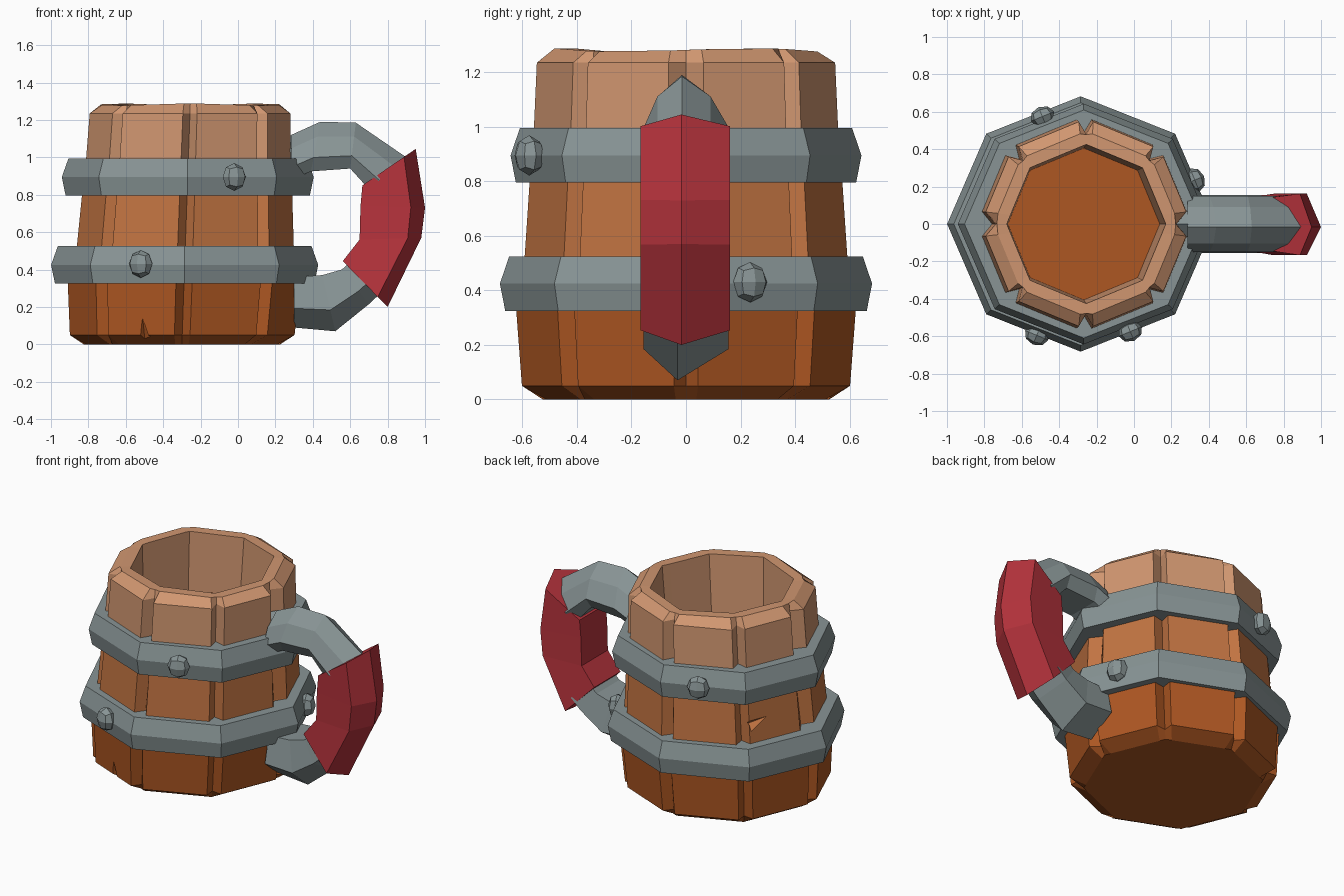
import bpy, bmesh, math
from mathutils import Vector

if "Cube" in bpy.data.objects:
    bpy.data.objects.remove(bpy.data.objects["Cube"])


def material(name, rgb):
    m = bpy.data.materials.new(name)
    lin = [((c / 255 + 0.055) / 1.055) ** 2.4 for c in rgb]
    m.diffuse_color = (*lin, 1)
    m.use_nodes = True
    m.node_tree.nodes["Principled BSDF"].inputs["Base Color"].default_value = m.diffuse_color
    return m


LIGHT = material("light_wood", (208, 150, 112))
MID = material("mid_wood", (194, 116, 66))
DARK = material("dark_wood", (174, 87, 34))
STEEL = material("grey_metal", (136, 148, 149))
RED = material("red_grip", (182, 51, 60))


def finish(name, bm, mats):
    bmesh.ops.recalc_face_normals(bm, faces=bm.faces)
    me = bpy.data.meshes.new(name)
    bm.to_mesh(me)
    bm.free()
    for m in mats:
        me.materials.append(m)
    ob = bpy.data.objects.new(name, me)
    bpy.context.collection.objects.link(ob)
    return ob


def bridge(bm, rings, closed=False):
    """Quads between consecutive rings; caps the ends unless closed."""
    loops = [[bm.verts.new(p) for p in r] for r in rings]
    n = len(loops[0])
    pairs = list(zip(loops, loops[1:])) + ([(loops[-1], loops[0])] if closed else [])
    for a, b in pairs:
        for i in range(n):
            bm.faces.new((a[i], a[(i + 1) % n], b[(i + 1) % n], b[i]))
    if not closed:
        return bm.faces.new(loops[0]), bm.faces.new(loops[-1])


def centre_x(z):  # the mug leans very slightly
    return -0.30 + 0.035 * z


def stave_ring(z, apothem, groove):
    """Eight flat staves with a groove point between neighbours."""
    pts = []
    for k in range(8):
        g = math.radians(45 * k)
        m = g + math.radians(22.5)
        n, t = Vector((math.cos(m), math.sin(m))), Vector((-math.sin(m), math.cos(m)))
        # the side grooves open wider toward the rim
        wide = 0.28 if z > 0.45 else 0.33
        w1, w2 = [wide if (k + j) % 4 == 0 else 0.335 for j in (0, 1)]
        pts.append(Vector((math.cos(g), math.sin(g))) * groove)
        pts += [n * apothem - t * apothem * w1, n * apothem + t * apothem * w2]
    return [(p.x + centre_x(z), p.y, z) for p in pts]


# Barrel body: outside profile from the base up, then down the inside
FLOOR = 0.91
profile = [(0, 0.485, 0.525), (0.05, 0.572, 0.55), (0.33, 0.592, 0.565),
           (0.43, 0.575, 0.55), (0.53, 0.562, 0.535), (0.80, 0.545, 0.51),
           (0.90, 0.537, 0.50), (1.0, 0.53, 0.493), (1.235, 0.52, 0.482),
           (1.282, 0.458, 0.478), (1.282, 0.393, 0.425), (FLOOR, 0.375, 0.406)]
bm = bmesh.new()
base, floor = bridge(bm, [stave_ring(*p) for p in profile])
for f in bm.faces:
    z = f.calc_center_median().z
    f.material_index = 0 if z > 0.9 else 1 if z > 0.43 else 2
floor.material_index = 2
for v in bm.verts:
    if v.co.z > 1.27:
        v.co.z += 0.006 * math.sin(3 * math.atan2(v.co.y, v.co.x + 0.26))
body = finish("barrel_body", bm, [LIGHT, MID, DARK])


# Cracks cut into the staves: position, axis toward the tip, length, radius, wood
def crack(name, loc, axis, length, radius, index):
    b = bmesh.new()
    bmesh.ops.create_cone(b, cap_ends=True, segments=4, radius1=radius, radius2=0.001, depth=length)
    q = Vector(axis).to_track_quat('Z', 'Y')
    for v in b.verts:
        v.co = q @ v.co + Vector(loc)
    for f in b.faces:
        f.material_index = index
    ob = finish(name, b, [LIGHT, MID, DARK])
    ob.hide_render = True
    ob.display_type = 'WIRE'
    mod = body.modifiers.new(name, 'BOOLEAN')
    mod.operation, mod.solver, mod.object = 'DIFFERENCE', 'EXACT', ob


crack("rim_crack_cutter", (-0.09, 0.515, 1.19), (0, 0, -1), 0.30, 0.08, 0)
crack("base_crack_cutter", (-0.50, -0.535, 0.045), (-0.1, 0, 1), 0.19, 0.06, 2)
crack("side_nick_cutter", (-0.775, 0.30, 0.66), (-0.35, -0.9, 0.25), 0.20, 0.055, 1)


# Metal hoops with a pointed section
def hoop(name, z, r):
    section = [(0.45, 0.10), (r - 0.035, 0.10), (r, 0.0), (r - 0.02, -0.10), (0.45, -0.10)]
    b = bmesh.new()
    bridge(b, [[(centre_x(z) + 1.02 * rad * math.cos(k * math.pi / 4),
                 0.975 * rad * math.sin(k * math.pi / 4), z + h) for k in range(8)]
               for rad, h in section], closed=True)
    finish(name, b, [STEEL])


hoop("lower_hoop", 0.425, 0.70)
hoop("upper_hoop", 0.895, 0.66)


# Faceted rivets facing outward on the hoops
for i, loc in enumerate([(-0.02, -0.575, 0.895), (-0.52, -0.595, 0.43),
                         (0.325, 0.235, 0.43), (-0.49, 0.575, 0.895)]):
    b = bmesh.new()
    bmesh.ops.create_cube(b, size=2)
    bmesh.ops.subdivide_edges(b, edges=b.edges[:], cuts=1, use_grid_fill=True)
    out = Vector((loc[0] + 0.28, loc[1], 0))
    m = math.radians(45 * math.floor(math.degrees(math.atan2(out.y, out.x)) / 45) + 22.5)
    q = Vector((math.cos(m), math.sin(m), 0)).to_track_quat('Z', 'Y')
    for v in b.verts:
        p = v.co.normalized()
        v.co = q @ Vector((p.x * 0.067, p.y * 0.074, p.z * 0.054)) + Vector(loc)
    finish(f"rivet_{i + 1}", b, [STEEL])


# Handle pieces: outer and inner outline points, swept with a ridged section
def handle(name, stations, width, mat, section):
    b = bmesh.new()
    bridge(b, [[(ox + (ix - ox) * f, y * width, oz + (iz - oz) * f) for f, y in section]
               for ox, oz, ix, iz in stations])
    finish(name, b, [mat])


handle("handle_upper_arm", [(0.285, 1.12, 0.285, 0.88), (0.44, 1.19, 0.39, 0.925),
                            (0.63, 1.185, 0.60, 0.94), (0.90, 1.0, 0.70, 0.83)], 0.15, STEEL,
       [(0, -0.1), (0.30, 0.6), (0.72, 1), (1, 0.7), (1, -0.7), (0.72, -1), (0.30, -0.7)])
handle("handle_upper_root", [(0.20, 1.08, 0.20, 0.89), (0.29, 1.12, 0.29, 0.885)], 0.07, STEEL,
       [(0, 0), (0.3, 1), (1, 1), (1, -1), (0.3, -1)])
handle("handle_grip", [(0.95, 1.045, 0.665, 0.85), (1.0, 0.73, 0.655, 0.74),
                       (0.98, 0.57, 0.65, 0.56), (0.80, 0.20, 0.56, 0.445)], 0.167, RED,
       [(0, -0.1), (0.22, 0.97), (1, 0.8), (1, -0.8), (0.22, -1)])
handle("handle_lower_arm", [(0.78, 0.29, 0.60, 0.44), (0.70, 0.215, 0.555, 0.40),
                            (0.52, 0.07, 0.45, 0.37), (0.30, 0.09, 0.30, 0.36)], 0.155, STEEL,
       [(0, -0.2), (0.38, 1), (1, 0.75), (1, -0.75), (0.38, -1)])
